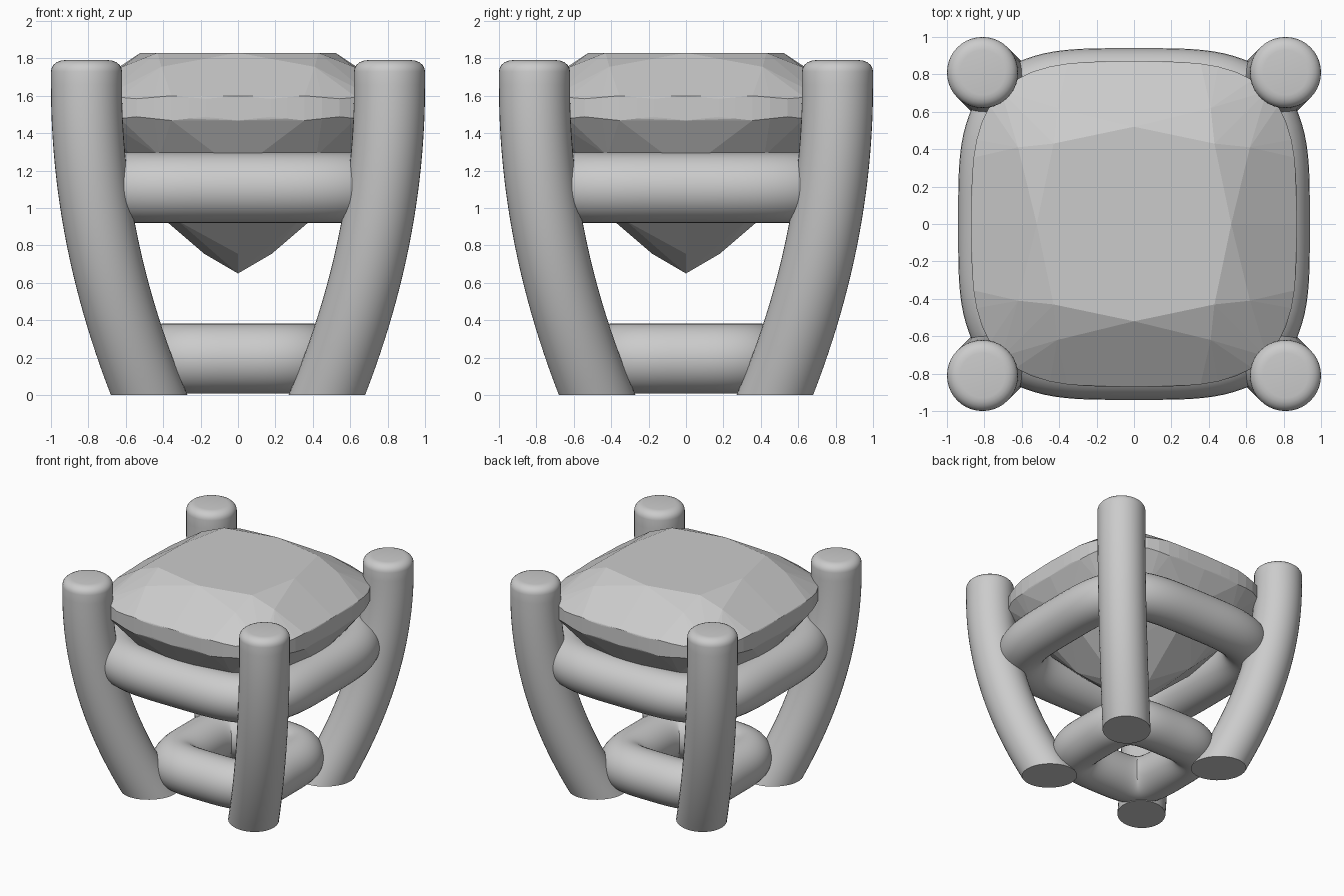
import bpy, bmesh
from math import sin, cos, pi, sqrt

if "Cube" in bpy.data.objects:
    bpy.data.objects.remove(bpy.data.objects["Cube"])

TUBE = 0.19


def finish(name, bm, smooth=True):
    bmesh.ops.recalc_face_normals(bm, faces=bm.faces)
    me = bpy.data.meshes.new(name)
    bm.to_mesh(me)
    bm.free()
    ob = bpy.data.objects.new(name, me)
    bpy.context.collection.objects.link(ob)
    if smooth:
        bpy.ops.object.select_all(action='DESELECT')
        ob.select_set(True)
        bpy.context.view_layer.objects.active = ob
        bpy.ops.object.shade_smooth_by_angle(angle=0.7)
    return ob


def bridge(bm, a, b):
    n = len(a)
    for i in range(n):
        bm.faces.new((a[i], a[(i + 1) % n], b[(i + 1) % n], b[i]))


def cushion(t, r, n):
    # point on a superellipse in polar form
    c, s = cos(t), sin(t)
    k = r / (abs(c) ** n + abs(s) ** n) ** (1 / n)
    return k * c, k * s


def prong(name, sx, sy):
    # horizontal sections along a curve leaning out on the diagonal
    bm = bmesh.new()
    levels = [(1.73 * i / 24, TUBE) for i in range(25)]
    levels += [(1.73 + 0.06 * sin(a), 0.12 + 0.07 * cos(a))
               for a in (pi / 10 * i for i in range(1, 6))]
    rings = []
    for z, r in levels:
        u = max(0, 1 - z / 1.65)
        d = 0.81 - 0.335 * u * u
        slope = 0.335 * 2 * u / 1.65 * sqrt(2)
        stretch = sqrt(1 + slope * slope)
        ring = []
        for i in range(40):
            t = 2 * pi * i / 40
            p, q = r * stretch * cos(t), r * sin(t)
            ring.append(bm.verts.new((sx * (d + (p - q) / sqrt(2)),
                                      sy * (d + (p + q) / sqrt(2)), z)))
        rings.append(ring)
    for a, b in zip(rings, rings[1:]):
        bridge(bm, a, b)
    bm.faces.new(rings[0])
    bm.faces.new(rings[-1])
    finish(name, bm)


def rail(name, size, z, n=4, steps=128, sides=32):
    # round tube swept along a cushion-shaped loop
    bm = bmesh.new()
    rings = []
    for i in range(steps):
        t = 2 * pi * i / steps
        x, y = cushion(t, size, n)
        x0, y0 = cushion(t - 0.01, size, n)
        x1, y1 = cushion(t + 0.01, size, n)
        nx, ny = y1 - y0, x0 - x1
        l = sqrt(nx * nx + ny * ny)
        ring = []
        for j in range(sides):
            a = 2 * pi * j / sides
            o = TUBE * cos(a) / l
            ring.append(bm.verts.new((x + nx * o, y + ny * o, z + 0.188 * sin(a))))
        rings.append(ring)
    for i in range(steps):
        bridge(bm, rings[i], rings[(i + 1) % steps])
    finish(name, bm)


# four corner prongs
for label, sx, sy in (("front_left", -1, -1), ("front_right", 1, -1),
                      ("back_left", -1, 1), ("back_right", 1, 1)):
    prong(label + "_prong", sx, sy)

# upper and lower rails
rail("upper_rail", 0.75, 1.108)
rail("lower_rail", 0.39, 0.195)

# cushion-cut stone as the hull of its facet corners
bm = bmesh.new()
pts = [(0, 0, 0.65)]
for i in range(64):  # scalloped girdle
    t = 2 * pi * i / 64
    x, y = cushion(t, 0.87, 3.4)
    w = cos(16 * t)
    pts += [(x, y, 1.592 + 0.008 * w), (x, y, 1.478 - 0.01 * w)]
for s in (1, -1):
    pts += [(0.52 * s, 0, 1.83), (0, 0.52 * s, 1.83)]  # table
    pts += [(0.18 * s, 0, 0.755), (0, 0.18 * s, 0.755)]  # pavilion
    pts += [(0.70 * s, 0, 1.2), (0, 0.70 * s, 1.2)]
    for r in (1, -1):
        pts += [(0.43 * s, 0.43 * r, 1.83),
                (0.62 * s, 0.41 * r, 1.755), (0.41 * s, 0.62 * r, 1.755),
                (0.69 * s, 0.42 * r, 1.28), (0.42 * s, 0.69 * r, 1.28),
                (0.32 * s, 0.32 * r, 0.93)]
for p in pts:
    bm.verts.new(p)
res = bmesh.ops.convex_hull(bm, input=bm.verts)
loose = [v for v in bm.verts if not v.link_faces]
bmesh.ops.delete(bm, geom=loose, context='VERTS')
bmesh.ops.dissolve_limit(bm, angle_limit=0.02, verts=bm.verts, edges=bm.edges)
finish("stone", bm, smooth=False)
